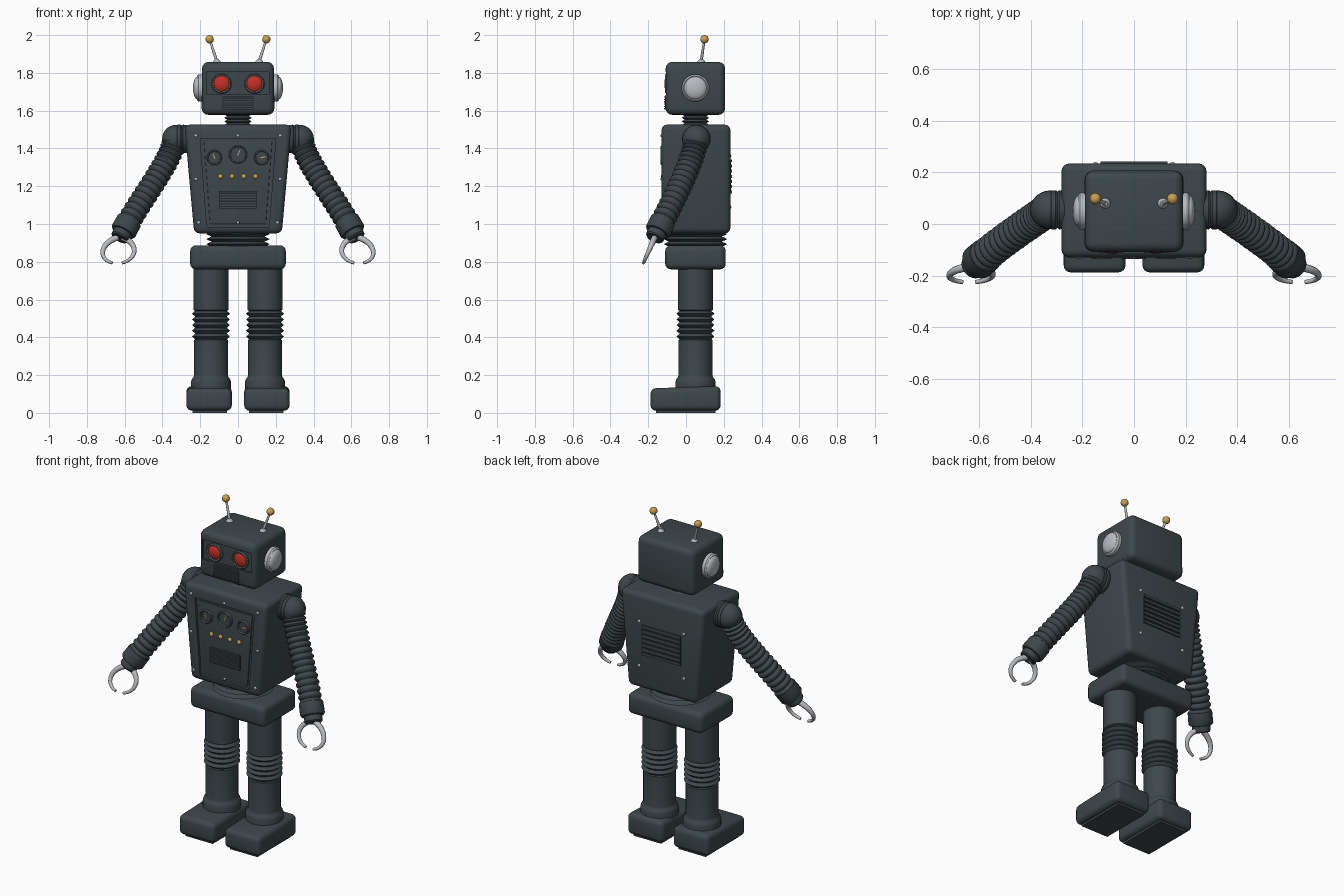
import bpy, bmesh, math
from mathutils import Vector, Matrix
from mathutils.geometry import interpolate_bezier

if "Cube" in bpy.data.objects:
    bpy.data.objects.remove(bpy.data.objects["Cube"])


def material(name, r, g, b):
    m = bpy.data.materials.new(name)
    m.diffuse_color = (r, g, b, 1)
    m.use_nodes = True
    m.node_tree.nodes["Principled BSDF"].inputs["Base Color"].default_value = m.diffuse_color
    return m


SLATE = material("slate", 0.047, 0.063, 0.070)
BLACK = material("dark slot", 0.016, 0.021, 0.024)
STEEL = material("steel", 0.22, 0.22, 0.23)
SILVER = material("silver", 0.48, 0.50, 0.53)
RED = material("red", 0.55, 0.03, 0.02)
GOLD = material("gold", 0.58, 0.35, 0.09)


def finish(name, bm, *mats, mirror=False):
    bmesh.ops.recalc_face_normals(bm, faces=bm.faces)
    me = bpy.data.meshes.new(name)
    bm.to_mesh(me)
    bm.free()
    ob = bpy.data.objects.new(name, me)
    bpy.context.collection.objects.link(ob)
    for m in mats:
        me.materials.append(m)
    if mirror:
        ob.modifiers.new("Mirror", 'MIRROR')
    return ob


def box(bm, cx, wb, wt, y0, y1, z0, z1, bevel=0.0, front_drop=0.0):
    """Box with half widths wb (bottom) and wt (top)."""
    vs = [bm.verts.new((cx + s * w, y, z - (front_drop if z == z1 and y == y0 else 0)))
          for z, w in ((z0, wb), (z1, wt)) for s, y in ((-1, y0), (1, y0), (1, y1), (-1, y1))]
    for f in ((0, 1, 2, 3), (4, 5, 6, 7), (0, 1, 5, 4), (1, 2, 6, 5), (2, 3, 7, 6), (3, 0, 4, 7)):
        bm.faces.new([vs[i] for i in f])
    if bevel:
        bmesh.ops.recalc_face_normals(bm, faces=bm.faces)
        edges = list({e for v in vs for e in v.link_edges})
        bmesh.ops.bevel(bm, geom=edges, offset=bevel, segments=4, profile=0.5, affect='EDGES')


def skin(bm, rings, alternate=False):
    for a, b in zip(rings, rings[1:]):
        n = max(len(a), len(b))
        for i in range(n):
            j = (i + 1) % n
            q = [a[i % len(a)], a[j % len(a)], b[j % len(b)], b[i % len(b)]]
            f = bm.faces.new(list(dict.fromkeys(q)))
            f.material_index = i % 2 if alternate else 0
    for r in (rings[0], rings[-1]):
        if len(r) > 2:
            bm.faces.new(r)


def lathe(bm, profile, M, seg=32, alternate=False):
    """Spin (radius, height) points round the local z axis of M."""
    rings = []
    for r, z in profile:
        n = seg if r > 0 else 1
        rings.append([bm.verts.new(M @ Vector((r * math.cos(math.tau * i / n), r * math.sin(math.tau * i / n), z)))
                      for i in range(n)])
    skin(bm, rings, alternate)


def tube(bm, pts, radii, seg=24):
    rings = []
    for k, p in enumerate(pts):
        d = pts[min(k + 1, len(pts) - 1)] - pts[max(k - 1, 0)]
        M = Matrix.Translation(p) @ d.to_track_quat('Z', 'Y').to_matrix().to_4x4()
        rings.append([bm.verts.new(M @ Vector((radii[k] * math.cos(math.tau * i / seg),
                                               radii[k] * math.sin(math.tau * i / seg), 0))) for i in range(seg)])
    skin(bm, rings)


def at(x, y, z):
    return Matrix.Translation((x, y, z))


def facing(x, y, z, deg=90, axis='X'):
    return at(x, y, z) @ Matrix.Rotation(math.radians(deg), 4, axis)


def dome(r, h, n=6):
    return [(r * math.cos(math.pi / 2 * i / n) if i < n else 0, h * math.sin(math.pi / 2 * i / n)) for i in range(n + 1)]


def bellows(r0, r1, z0, z1, n):
    return [(r0 if i % 2 == 0 else r1, z0 + (z1 - z0) * i / (2 * n)) for i in range(2 * n + 1)]


def ball(bm, r, M, n=10):
    lathe(bm, [(0 if i in (0, n) else r * math.sin(math.pi * i / n), -r * math.cos(math.pi * i / n))
               for i in range(n + 1)], M, 24)


def carve(ob, cut):
    m = ob.modifiers.new("Cut", 'BOOLEAN')
    m.operation, m.solver, m.object = 'DIFFERENCE', 'EXACT', cut
    bpy.context.view_layer.objects.active = ob
    bpy.ops.object.modifier_apply(modifier="Cut")
    bpy.data.objects.remove(cut)


def simple_box(name, mat, *args, mirror=False, **kw):
    bm = bmesh.new()
    box(bm, *args, **kw)
    return finish(name, bm, mat, mirror=mirror)


def grille(name, w, y, z0, z1, n, out):
    """Dark plate with body-coloured slats; out is -1 for front, 1 for back."""
    simple_box(name + "_slots", BLACK, 0, w, w, *sorted((y - out * 0.004, y + out * 0.002)), z0, z1)
    bm = bmesh.new()
    step = (z1 - z0) / n
    for i in range(n + 1):
        z = z0 + i * step
        box(bm, 0, w, w, *sorted((y - out * 0.004, y + out * 0.008)), z - step * 0.28, z + step * 0.28)
    finish(name + "_slats", bm, SLATE)


# Head with recessed face panel
head = simple_box("head", SLATE, 0, 0.193, 0.190, -0.108, 0.207, 1.578, 1.858, bevel=0.035)
carve(head, simple_box("face_cutter", SLATE, 0, 0.165, 0.165, -0.2, -0.096, 1.685, 1.805))
grille("mouth_grille", 0.083, -0.108, 1.61, 1.672, 5, -1)

# Eyes: red domes in notched rings
bm, rim = bmesh.new(), bmesh.new()
for s in (-1, 1):
    M = facing(s * 0.087, -0.097, 1.743)
    lathe(bm, [(0.043, -0.003)] + dome(0.043, 0.018), M)
    lathe(rim, [(0.053, -0.003), (0.053, 0.008), (0.048, 0.013), (0.041, 0.010), (0.041, -0.003)], M, 48, True)
finish("eyes", bm, RED)
finish("eye_rings", rim, STEEL, SLATE)

# Ear caps
bm = bmesh.new()
lathe(bm, [(0.072, 0), (0.072, 0.022), (0.064, 0.030)] + [(r, 0.028 + h) for r, h in dome(0.060, 0.022)],
      facing(0.188, 0.05, 1.72, 90, 'Y'))
finish("ear_caps", bm, SILVER, mirror=True)

# Antennas
bm, tips = bmesh.new(), bmesh.new()
lathe(bm, [(0.021, 0), (0.019, 0.008), (0.009, 0.018), (0, 0.019)], at(0.112, 0.08, 1.855), 24)
a, b = Vector((0.112, 0.08, 1.86)), Vector((0.150, 0.098, 1.978))
tube(bm, [a, b], [0.008, 0.006], 12)
ball(tips, 0.022, at(*b))
finish("antenna_stems", bm, SILVER, mirror=True)
finish("antenna_tips", tips, GOLD, mirror=True)

# Neck and waist bellows
bm = bmesh.new()
lathe(bm, bellows(0.058, 0.073, 1.515, 1.59, 4), at(0, 0.05, 0))
finish("neck", bm, SLATE)
bm = bmesh.new()
lathe(bm, bellows(0.14, 0.168, 0.88, 0.96, 3), at(0, 0.05, 0), 40)
finish("waist", bm, SLATE)

# Torso with recessed control panel
torso = simple_box("torso", SLATE, 0, 0.232, 0.284, -0.130, 0.235, 0.95, 1.526, bevel=0.03)
carve(torso, simple_box("panel_cutter", SLATE, 0, 0.165, 0.20, -0.3, -0.115, 0.985, 1.45))
simple_box("control_panel", SLATE, 0, 0.148, 0.180, -0.121, -0.112, 1.0, 1.435, bevel=0.003)
grille("chest_grille", 0.10, -0.121, 1.085, 1.17, 6, -1)
grille("back_vent", 0.13, 0.235, 1.17, 1.335, 6, 1)

# Gauges with notched rims, dark dials and needles
rim, dial, needle = bmesh.new(), bmesh.new(), bmesh.new()
for x, z, r, ang in ((-0.125, 1.352, 0.040, 20), (0, 1.368, 0.048, -25), (0.125, 1.352, 0.040, -80)):
    M = facing(x, -0.120, z)
    lathe(rim, [(r, 0), (r, 0.010), (r - 0.004, 0.015), (r - 0.009, 0.011), (r - 0.009, 0)], M, 48, True)
    lathe(dial, [(r - 0.008, 0), (r - 0.008, 0.003)], M)
    n0 = len(needle.verts)
    box(needle, 0, 0.004, 0.002, -0.009, -0.002, -0.006, r * 0.6)
    needle.verts.ensure_lookup_table()
    bmesh.ops.transform(needle, matrix=at(x, -0.120, z) @ Matrix.Rotation(math.radians(-ang), 4, 'Y'),
                        verts=needle.verts[n0:])
finish("gauge_rims", rim, STEEL, SLATE)
finish("gauge_dials", dial, SLATE)
finish("gauge_needles", needle, GOLD)

# Buttons and bolts
bm = bmesh.new()
for x in (-0.093, -0.031, 0.031, 0.093):
    lathe(bm, [(0.013, -0.002), (0.013, 0.004)] + [(r, 0.005 + h) for r, h in dome(0.012, 0.008)],
          facing(x, -0.120, 1.252), 20)
finish("buttons", bm, GOLD)
bm = bmesh.new()
for x, z in ((0, 1.468), (0, 1.008), (0.223, 1.468), (0.223, 1.238), (0.208, 1.008)):
    for s in ((-1, 1) if x else (1,)):
        lathe(bm, dome(0.009, 0.006, 4), facing(s * x, -0.129, z), 16)
for x in (-0.15, 0.15):
    for z in (1.36, 1.09):
        lathe(bm, dome(0.010, 0.006, 4), facing(x, 0.234, z, -90), 16)
finish("bolts", bm, SILVER)

# Pelvis
simple_box("pelvis", SLATE, 0, 0.253, 0.253, -0.11, 0.21, 0.76, 0.887, bevel=0.03)

# Legs: thigh, knee bellows, shin and ankle collar as one turned profile
bm = bmesh.new()
lathe(bm, [(0.106, 0.125), (0.106, 0.165), (0.100, 0.182), (0.092, 0.190), (0.090, 0.20), (0.090, 0.385)]
      + bellows(0.084, 0.100, 0.39, 0.54, 5) + [(0.093, 0.545), (0.093, 0.78)], at(0.143, 0.05, 0), 40)
finish("legs", bm, SLATE, mirror=True)

# Feet and soles
simple_box("feet", SLATE, 0.153, 0.120, 0.120, -0.188, 0.183, 0.012, 0.142,
           bevel=0.028, front_drop=0.012, mirror=True)
simple_box("soles", SLATE, 0.150, 0.092, 0.092, -0.160, 0.157, 0.0, 0.02, mirror=True)

# Shoulders: stacked collars and a ball
bm = bmesh.new()
X = facing(0, 0.055, 1.45, 90, 'Y')
lathe(bm, [(0.060, 0.255), (0.074, 0.272), (0.076, 0.290), (0.070, 0.297), (0.076, 0.304), (0.076, 0.32), (0.068, 0.328)], X)
ball(bm, 0.075, facing(0.327, 0.055, 1.45, 90, 'Y'), 14)
finish("shoulders", bm, SLATE, mirror=True)

# Ribbed hose arms
p0, h0, h1, p1 = (Vector(p) for p in ((0.335, 0.055, 1.45), (0.35, 0.04, 1.34), (0.495, -0.05, 1.16), (0.585, -0.13, 1.0)))
RIBS = 17
pts = interpolate_bezier(p0, h0, h1, p1, RIBS * 6 + 1)
bm = bmesh.new()
tube(bm, pts, [0.054 + 0.012 * abs(math.sin(math.pi * i / 6)) for i in range(len(pts))])
finish("arms", bm, SLATE, mirror=True)

# Wrist cuffs
d = (p1 - h1).normalized()
M = Matrix.Translation(p1) @ d.to_track_quat('Z', 'Y').to_matrix().to_4x4()
bm = bmesh.new()
lathe(bm, [(0.058, -0.025), (0.068, -0.018), (0.069, 0.045), (0.062, 0.056), (0.051, 0.058), (0.050, 0.088), (0.044, 0.095), (0, 0.096)], M)
finish("wrist_cuffs", bm, SLATE, mirror=True)

# Claws: two tapered curved fingers per hand
base, reach = p1 + d * 0.088, Vector((0.015, -0.06, -0.136))
bm = bmesh.new()
for s in (-1, 1):
    curve = interpolate_bezier(Vector((0.012, 0, 0)), Vector((0.105, 0.25, 0)), Vector((0.105, 0.85, 0)), Vector((0.025, 1, 0)), 18)
    tube(bm, [base + Vector((s * c.x, 0, 0)) + reach * c.y for c in curve],
         [0.017 - 0.009 * i / 17 for i in range(18)], 12)
finish("claws", bm, SILVER, mirror=True)

# Smooth shading with sharp edges kept
for ob in bpy.data.objects:
    ob.select_set(True)
bpy.context.view_layer.objects.active = head
bpy.ops.object.shade_smooth_by_angle(angle=math.radians(35))
